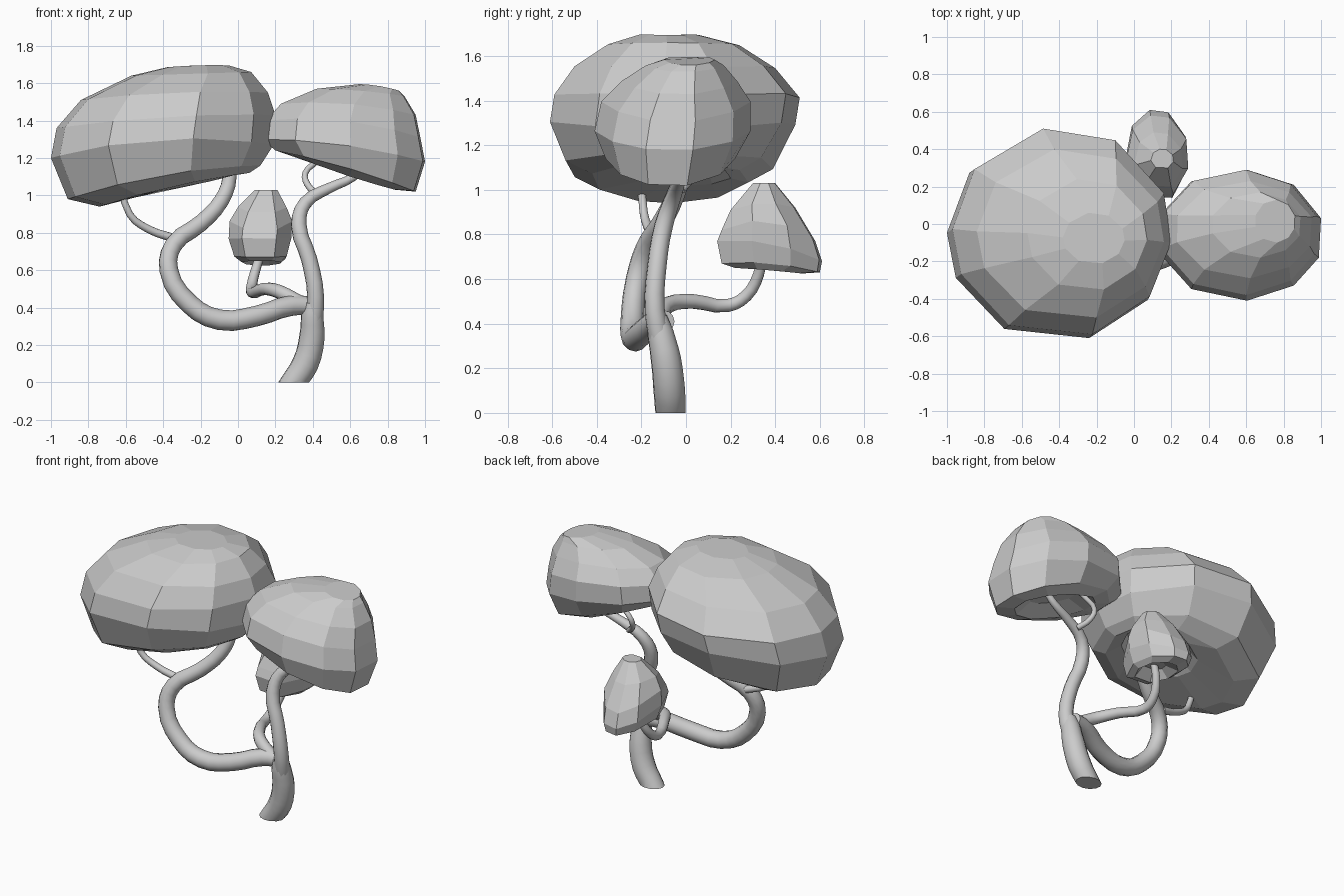
import bpy, bmesh
from math import sin, cos, radians


def branch(name, pts, floor=False):
    """Tapered tube through points (x, y, z, radius); floor trims it at z = 0."""
    cu = bpy.data.curves.new(name, 'CURVE')
    cu.dimensions = '3D'
    cu.bevel_depth = 1.0
    cu.bevel_resolution = 4
    cu.resolution_u = 3
    cu.use_fill_caps = True
    sp = cu.splines.new('BEZIER')
    sp.bezier_points.add(len(pts) - 1)
    for bp, (x, y, z, r) in zip(sp.bezier_points, pts):
        bp.co = (x, y, z)
        bp.radius = r
        bp.handle_left_type = bp.handle_right_type = 'AUTO'
    ob = bpy.data.objects.new(name, cu)
    bpy.context.collection.objects.link(ob)
    bpy.ops.object.select_all(action='DESELECT')
    ob.select_set(True)
    bpy.context.view_layer.objects.active = ob
    bpy.ops.object.convert(target='MESH')
    ob = bpy.context.object
    if floor:
        bm = bmesh.new()
        bm.from_mesh(ob.data)
        bmesh.ops.remove_doubles(bm, verts=bm.verts, dist=0.0005)
        cut = bmesh.ops.bisect_plane(bm, geom=bm.verts[:] + bm.edges[:] + bm.faces[:],
                                     plane_co=(0, 0, 0), plane_no=(0, 0, 1),
                                     clear_inner=True)
        rim = [e for e in cut['geom_cut'] if isinstance(e, bmesh.types.BMEdge)]
        bmesh.ops.contextual_create(bm, geom=rim)
        bmesh.ops.recalc_face_normals(bm, faces=bm.faces)
        bm.to_mesh(ob.data)
        bm.free()
    bpy.ops.object.shade_smooth_by_angle(angle=radians(50))


def fit(vals):
    """Rescale values to span -1..1."""
    lo, hi = min(vals), max(vals)
    return [2 * (v - lo) / (hi - lo) - 1 for v in vals]


def canopy(name, rings, angles, along_y=False):
    """Bent faceted loft. Ring: (low u, its z, high u, its z, mid z, low v, high v);
    u is the bending axis and v the cross axis."""
    bm = bmesh.new()
    n = len(angles)
    ts = fit([cos(radians(a)) for a in angles])
    ss = fit([sin(radians(a)) for a in angles])
    loops = []
    for u0, z0, u1, z1, zm, v0, v1 in rings:
        loop = []
        for t, s in zip(ts, ss):
            u = (u0 + u1) / 2 + (u1 - u0) / 2 * t
            v = (v0 + v1) / 2 + (v1 - v0) / 2 * s
            z = zm + (z1 - z0) / 2 * t + ((z0 + z1) / 2 - zm) * t * t
            loop.append(bm.verts.new((v, u, z) if along_y else (u, v, z)))
        loops.append(loop)
    for a, b in zip(loops, loops[1:]):
        for i in range(n):
            j = (i + 1) % n
            bm.faces.new((a[i], a[j], b[j], b[i]))
    bm.faces.new(loops[0][::-1])
    bm.faces.new(loops[-1])
    bmesh.ops.recalc_face_normals(bm, faces=bm.faces)
    me = bpy.data.meshes.new(name)
    bm.to_mesh(me)
    bm.free()
    bpy.context.collection.objects.link(bpy.data.objects.new(name, me))


# Trunk continuing into the right-hand limb
branch("trunk", [(0.23, -0.06, -0.1, 0.066), (0.295, -0.07, 0.0, 0.068),
                 (0.36, -0.075, 0.1, 0.072), (0.395, -0.09, 0.24, 0.069),
                 (0.397, -0.115, 0.36, 0.06), (0.4, -0.13, 0.43, 0.045)], floor=True)
branch("right_limb", [(0.4, -0.11, 0.3, 0.05), (0.415, -0.14, 0.46, 0.045),
                      (0.38, -0.13, 0.66, 0.043), (0.325, -0.1, 0.84, 0.042),
                      (0.36, -0.06, 0.96, 0.036), (0.49, -0.03, 1.04, 0.028),
                      (0.62, -0.01, 1.10, 0.022), (0.68, -0.01, 1.16, 0.02)])
branch("right_twig", [(0.43, -0.02, 1.0, 0.018), (0.37, 0.03, 1.06, 0.017),
                      (0.36, 0.06, 1.12, 0.016), (0.42, 0.05, 1.18, 0.015),
                      (0.46, 0.03, 1.22, 0.015)])

# Sweeping left limb and its twig
branch("left_limb", [(0.39, -0.1, 0.41, 0.05), (0.28, -0.13, 0.41, 0.055),
                     (0.1, -0.2, 0.355, 0.055), (-0.1, -0.235, 0.335, 0.055),
                     (-0.26, -0.24, 0.42, 0.053), (-0.37, -0.22, 0.6, 0.05),
                     (-0.345, -0.18, 0.735, 0.048), (-0.2, -0.11, 0.85, 0.045),
                     (-0.09, -0.05, 0.97, 0.042), (-0.045, -0.01, 1.1, 0.038),
                     (-0.06, 0.0, 1.2, 0.035)])
branch("left_twig", [(-0.34, -0.14, 0.77, 0.023), (-0.48, -0.165, 0.82, 0.021),
                     (-0.58, -0.19, 0.9, 0.019), (-0.63, -0.2, 1.1, 0.017)])

# Rear branch curling back to the small canopy
branch("rear_branch", [(0.34, -0.12, 0.42, 0.04), (0.22, -0.08, 0.485, 0.037),
                       (0.14, 0.03, 0.5, 0.033), (0.075, 0.19, 0.482, 0.03),
                       (0.075, 0.27, 0.525, 0.028), (0.1, 0.325, 0.62, 0.025),
                       (0.13, 0.34, 0.71, 0.022)])

# Foliage masses, listed from recessed underside to flat cap
canopy("large_canopy", [
    (-0.30, 1.12, 0.00, 1.18, 1.15, -0.16, 0.16),
    (-0.45, 1.02, 0.02, 1.12, 1.06, -0.23, 0.20),
    (-0.74, 0.94, 0.06, 1.12, 1.05, -0.42, 0.28),
    (-0.91, 0.98, 0.12, 1.16, 1.11, -0.54, 0.39),
    (-1.00, 1.20, 0.19, 1.27, 1.30, -0.61, 0.49),
    (-0.97, 1.36, 0.20, 1.43, 1.42, -0.59, 0.51),
    (-0.84, 1.51, 0.16, 1.55, 1.55, -0.50, 0.40),
    (-0.57, 1.64, 0.07, 1.66, 1.65, -0.35, 0.24),
    (-0.38, 1.685, -0.05, 1.695, 1.695, -0.21, 0.06)],
    [22, 61, 100, 143, 178, 203, 241, 286, 323, 355])
canopy("right_canopy", [
    (0.45, 1.22, 0.75, 1.11, 1.17, -0.16, 0.08),
    (0.30, 1.21, 0.84, 1.03, 1.11, -0.25, 0.14),
    (0.20, 1.24, 0.95, 1.02, 1.15, -0.36, 0.22),
    (0.13, 1.30, 1.00, 1.18, 1.27, -0.41, 0.29),
    (0.15, 1.40, 0.975, 1.31, 1.40, -0.38, 0.29),
    (0.23, 1.49, 0.95, 1.43, 1.49, -0.29, 0.23),
    (0.42, 1.57, 0.89, 1.53, 1.56, -0.18, 0.17),
    (0.65, 1.595, 0.86, 1.56, 1.585, -0.10, 0.13)],
    [15, 50, 85, 125, 163, 195, 235, 275, 310, 340])
canopy("small_canopy", [
    (0.29, 0.70, 0.42, 0.68, 0.69, 0.07, 0.20),
    (0.22, 0.65, 0.52, 0.625, 0.64, 0.02, 0.23),
    (0.16, 0.67, 0.60, 0.63, 0.67, -0.02, 0.26),
    (0.14, 0.77, 0.61, 0.68, 0.76, -0.05, 0.285),
    (0.16, 0.82, 0.58, 0.77, 0.86, -0.045, 0.29),
    (0.20, 0.91, 0.49, 0.92, 0.94, 0.00, 0.26),
    (0.30, 1.03, 0.40, 1.03, 1.03, 0.09, 0.21)],
    [-12, 22, 65, 105, 150, 215, 262, 310], along_y=True)
